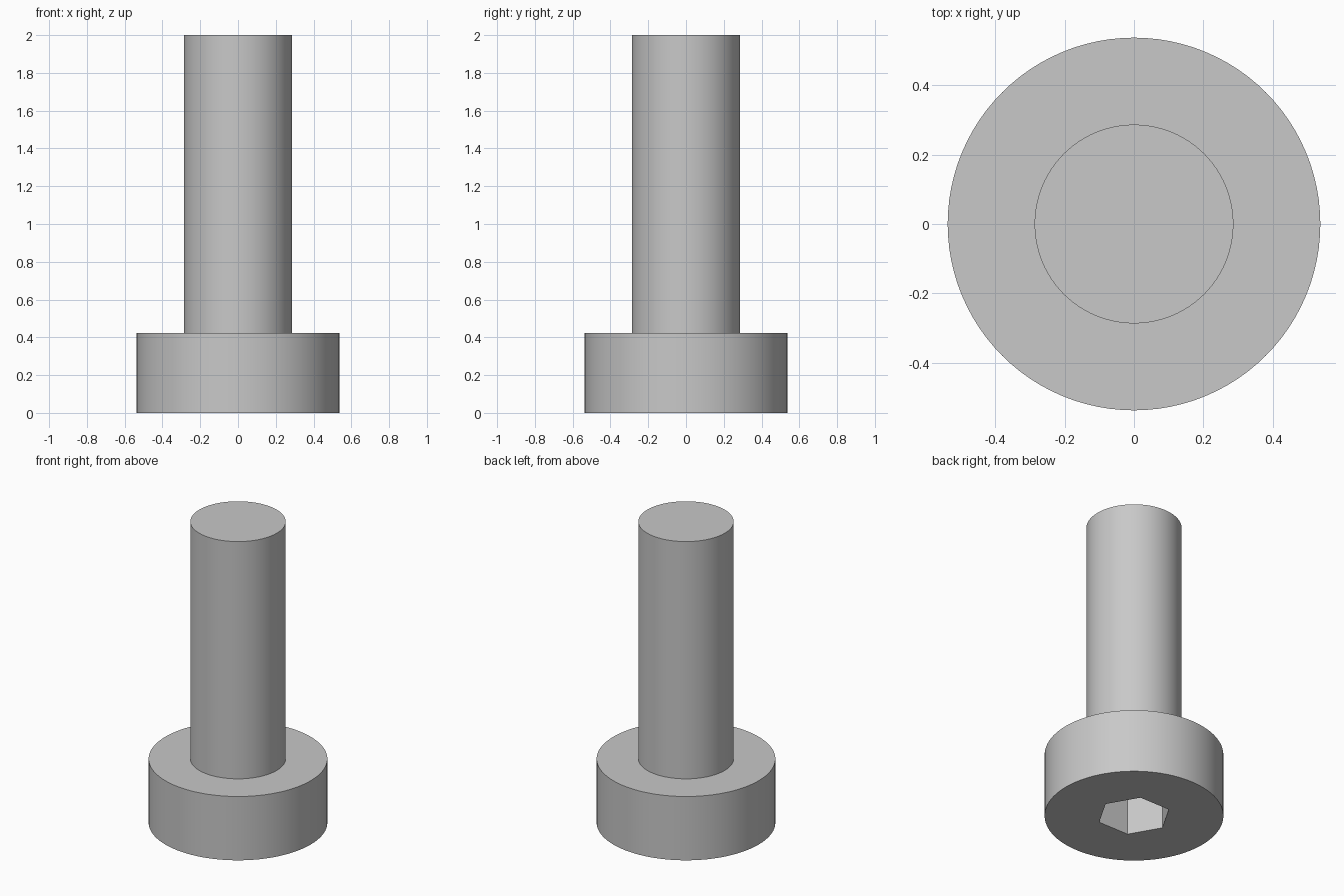
import bpy
import bmesh
from math import radians
from mathutils import Matrix

HEAD_RADIUS, HEAD_HEIGHT = 0.538, 0.424
SHAFT_RADIUS, TOTAL_HEIGHT = 0.287, 2.0
SOCKET_RADIUS, SOCKET_DEPTH = 0.223, 0.29
SEGMENTS = 96

default_cube = bpy.data.objects.get("Cube")
if default_cube:
    bpy.data.objects.remove(default_cube, do_unlink=True)

# Plain grey metal
steel = bpy.data.materials.new("grey_steel")
steel.use_nodes = True
colour = (0.58, 0.58, 0.58, 1)
steel.diffuse_color = colour
steel.node_tree.nodes["Principled BSDF"].inputs["Base Color"].default_value = colour


def new_object(name, bm):
    bmesh.ops.recalc_face_normals(bm, faces=bm.faces)
    mesh = bpy.data.meshes.new(name)
    bm.to_mesh(mesh)
    bm.free()
    mesh.materials.append(steel)
    obj = bpy.data.objects.new(name, mesh)
    bpy.context.collection.objects.link(obj)
    return obj


# Head and shaft in one solid: a disc extruded, inset and extruded again
bm = bmesh.new()
bmesh.ops.create_circle(bm, cap_ends=True, segments=SEGMENTS, radius=HEAD_RADIUS)
base = bm.faces[:]


def extrude_up(face, height):
    result = bmesh.ops.extrude_face_region(bm, geom=[face], use_keep_orig=True)
    verts = [g for g in result["geom"] if isinstance(g, bmesh.types.BMVert)]
    bmesh.ops.translate(bm, verts=verts, vec=(0, 0, height))
    return next(g for g in result["geom"] if isinstance(g, bmesh.types.BMFace))


head_top = extrude_up(base[0], HEAD_HEIGHT)
bmesh.ops.inset_individual(bm, faces=[head_top], thickness=0.1)
ratio = SHAFT_RADIUS / head_top.verts[0].co.xy.length
bmesh.ops.scale(bm, verts=head_top.verts[:], vec=(ratio, ratio, 1))
shaft_top = extrude_up(head_top, TOTAL_HEIGHT - HEAD_HEIGHT)
bm.faces.remove(head_top)
bolt = new_object("bolt_body", bm)

# Hexagonal socket sunk into the underside of the head
bm = bmesh.new()
bmesh.ops.create_cone(bm, cap_ends=True, segments=6, radius1=SOCKET_RADIUS,
                      radius2=SOCKET_RADIUS, depth=2 * SOCKET_DEPTH,
                      matrix=Matrix.Rotation(radians(30), 4, "Z"))
# Put a corner on the x axis
corner = max(bm.verts, key=lambda v: v.co.x).co
bmesh.ops.rotate(bm, verts=bm.verts[:],
                 matrix=Matrix.Rotation(-corner.to_2d().angle_signed((1, 0)) * -1
                                        if abs(corner.y) < 1e-6 else radians(30), 3, "Z"))
cutter = new_object("socket_cutter", bm)
cutter.hide_render = True

socket = bolt.modifiers.new("hex_socket", "BOOLEAN")
socket.operation = "DIFFERENCE"
socket.solver = "EXACT"
socket.object = cutter

bpy.ops.object.select_all(action="DESELECT")
bpy.context.view_layer.objects.active = bolt
bolt.select_set(True)
bpy.ops.object.modifier_apply(modifier=socket.name)
bpy.data.objects.remove(cutter, do_unlink=True)

# Round walls smooth, rims and socket edges sharp
bpy.ops.object.shade_smooth_by_angle(angle=radians(30))
